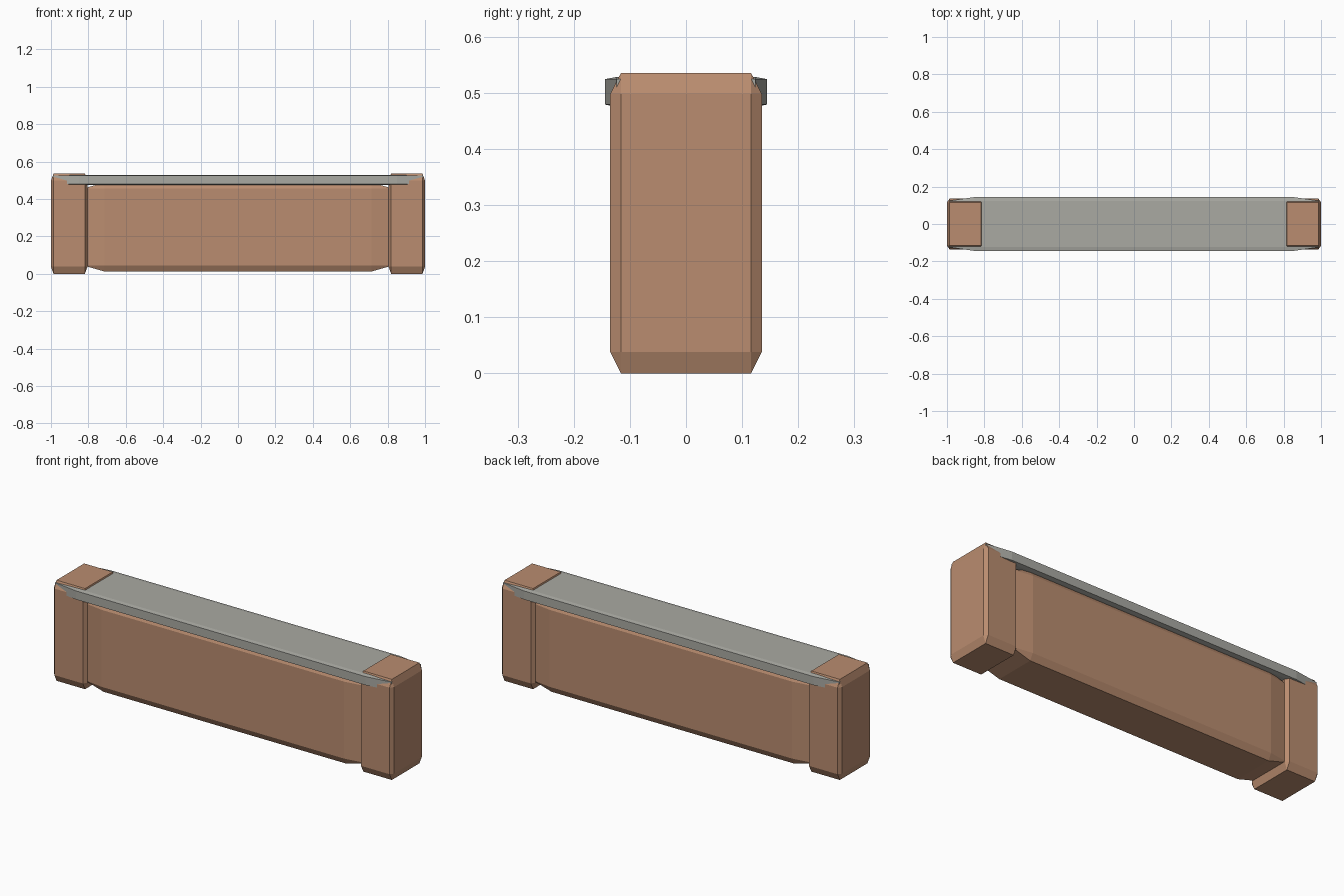
import bpy
import bmesh
from mathutils import Matrix, Vector

cube = bpy.data.objects.get("Cube")
if cube:
    bpy.data.objects.remove(cube, do_unlink=True)


def make_material(name, color):
    mat = bpy.data.materials.new(name)
    mat.use_nodes = True
    mat.diffuse_color = color
    mat.node_tree.nodes["Principled BSDF"].inputs["Base Color"].default_value = color
    return mat


brown = make_material("brown wood", (0.49, 0.265, 0.16, 1))
grey = make_material("grey slab", (0.40, 0.40, 0.365, 1))


def chamfered_block(name, low, high, mat, chamfer=0.07):
    """Chamfer a unit cube, then stretch it so the chamfers scale with the block."""
    low, high = Vector(low), Vector(high)
    bm = bmesh.new()
    bmesh.ops.create_cube(bm, size=1)
    bmesh.ops.bevel(bm, geom=bm.edges[:], offset=chamfer, offset_type='OFFSET',
                    segments=1, affect='EDGES')
    stretch = Matrix.Diagonal(high - low).to_4x4()
    bmesh.ops.transform(bm, matrix=Matrix.Translation((low + high) / 2) @ stretch,
                        verts=bm.verts)
    mesh = bpy.data.meshes.new(name)
    bm.to_mesh(mesh)
    bm.free()
    mesh.materials.append(mat)
    obj = bpy.data.objects.new(name, mesh)
    bpy.context.collection.objects.link(obj)
    return obj


# End posts
chamfered_block("right_post", (-1, -0.135, 0), (-0.805, 0.135, 0.535), brown)
chamfered_block("left_post", (0.805, -0.135, 0), (1, 0.135, 0.535), brown)

# Wall body, its ends sunk into the posts
chamfered_block("wall_body", (-0.83, -0.128, 0.012), (0.83, 0.128, 0.488), brown)

# Capping slab
chamfered_block("cap_slab", (-0.99, -0.144, 0.475), (0.99, 0.144, 0.528), grey)
